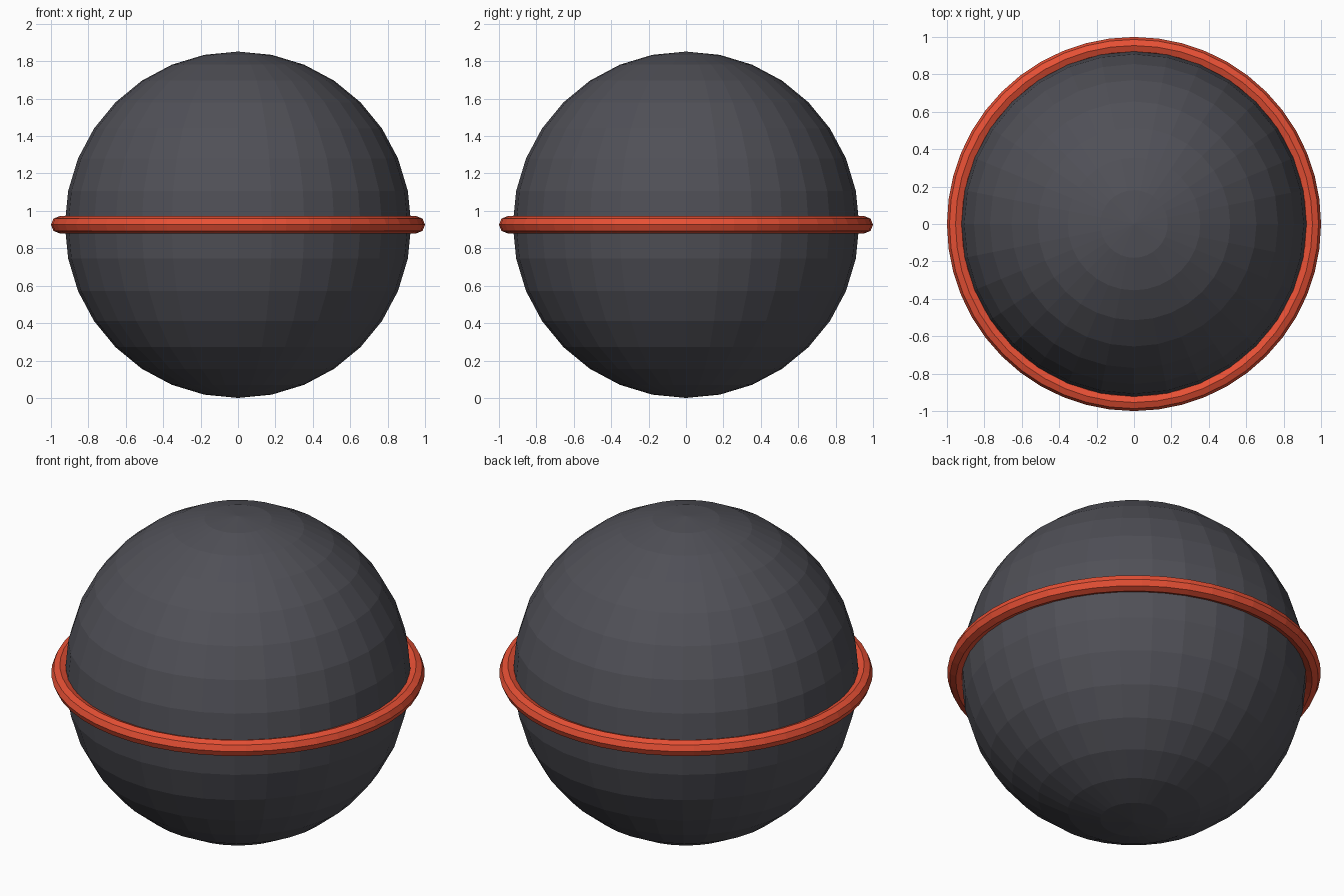
import bpy

if "Cube" in bpy.data.objects:
    bpy.data.objects.remove(bpy.data.objects["Cube"])

CENTRE = (0, 0, 0.926)


def paint(obj, name, colour):
    mat = bpy.data.materials.new(name)
    mat.diffuse_color = (*colour, 1)
    mat.use_nodes = True
    mat.node_tree.nodes["Principled BSDF"].inputs["Base Color"].default_value = mat.diffuse_color
    obj.data.materials.append(mat)


# Faceted dark ball
bpy.ops.mesh.primitive_uv_sphere_add(segments=32, ring_count=16, radius=0.926, location=CENTRE)
ball = bpy.context.object
ball.name = "ball"
paint(ball, "dark_grey", (0.08, 0.08, 0.095))

# Red band around the equator, partly sunk into the ball
bpy.ops.mesh.primitive_torus_add(major_radius=0.954, minor_radius=0.046,
                                 major_segments=48, minor_segments=8, location=CENTRE)
band = bpy.context.object
band.name = "equator_band"
paint(band, "red", (0.8, 0.08, 0.035))
